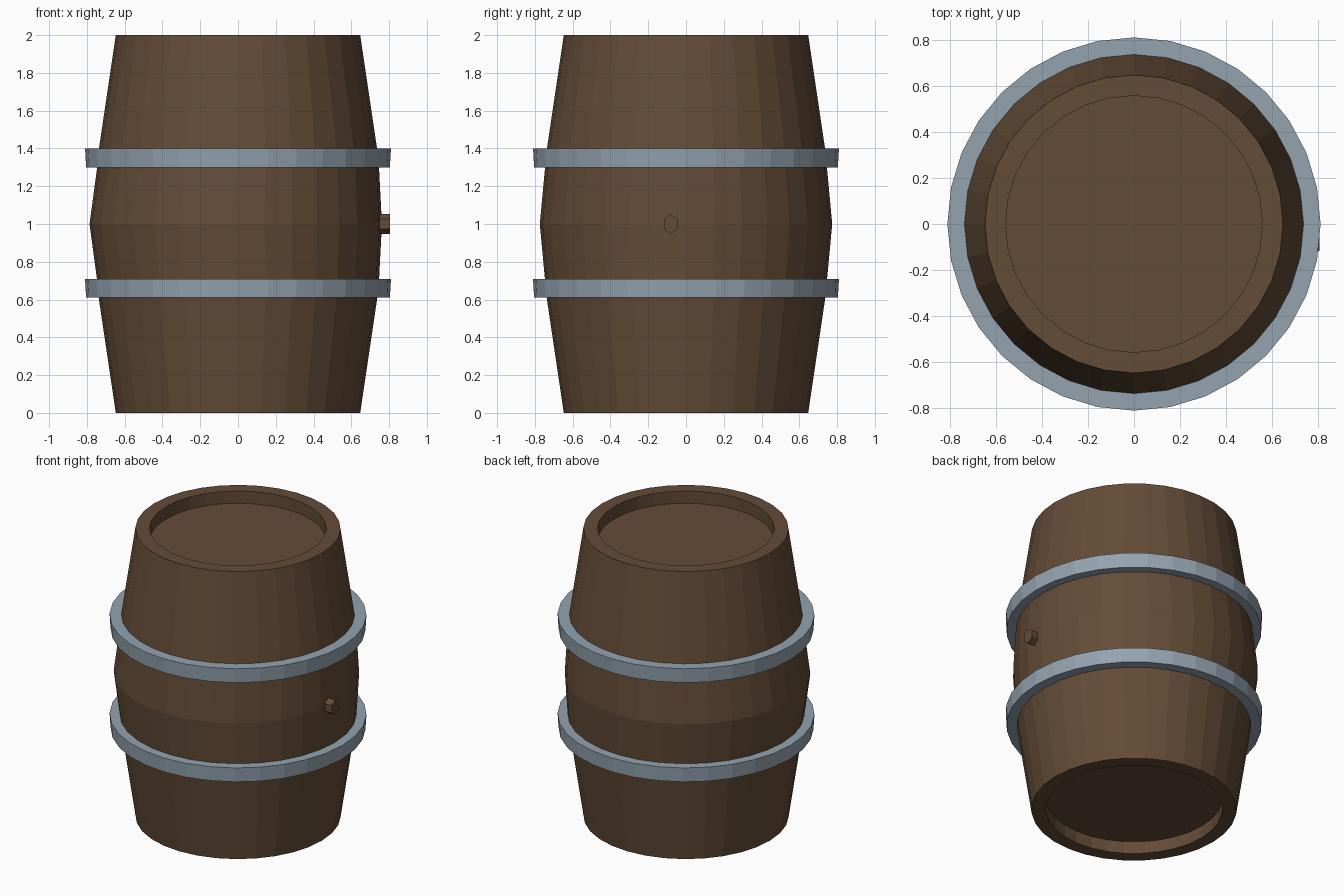
import bpy, bmesh, math

if "Cube" in bpy.data.objects:
    bpy.data.objects.remove(bpy.data.objects["Cube"])

SIDES = 32


def material(name, rgb):
    m = bpy.data.materials.new(name)
    m.diffuse_color = (*rgb, 1.0)
    m.use_nodes = True
    m.node_tree.nodes["Principled BSDF"].inputs["Base Color"].default_value = m.diffuse_color
    return m


wood = material("brown wood", (0.127, 0.072, 0.038))
iron = material("grey iron", (0.296, 0.366, 0.429))


def finish(bm, name, mat):
    bmesh.ops.recalc_face_normals(bm, faces=bm.faces)
    mesh = bpy.data.meshes.new(name)
    bm.to_mesh(mesh)
    bm.free()
    mesh.materials.append(mat)
    ob = bpy.data.objects.new(name, mesh)
    bpy.context.collection.objects.link(ob)
    return ob


def lathe(name, profile, mat, closed=False):
    """Turn a profile of (radius, z, x shift) around the z axis."""
    bm = bmesh.new()
    rings = []
    for r, z, dx in profile:
        rings.append([bm.verts.new((r * math.cos(2 * math.pi * i / SIDES) + dx,
                                    r * math.sin(2 * math.pi * i / SIDES), z))
                      for i in range(SIDES)])
    pairs = list(zip(rings, rings[1:]))
    if closed:
        pairs.append((rings[-1], rings[0]))
    for a, b in pairs:
        for i in range(SIDES):
            j = (i + 1) % SIDES
            bm.faces.new((a[i], a[j], b[j], b[i]))
    if not closed:
        bm.faces.new(rings[0])
        bm.faces.new(rings[-1])
    return finish(bm, name, mat)


# Barrel body with a recessed head at both ends
lathe("barrel_body", [
    (0.557, 0.085, 0), (0.557, 0.0, 0), (0.647, 0.0, 0),
    (0.745, 0.66, 0), (0.747, 0.71, 0), (0.774, 1.0, -0.012), (0.747, 1.29, 0),
    (0.745, 1.34, 0), (0.647, 2.0, 0), (0.557, 2.0, 0), (0.557, 1.915, 0)], wood)

# Iron hoops
for name, z in (("lower_hoop", 0.61), ("upper_hoop", 1.30)):
    lathe(name, [(0.72, z, 0), (0.804, z, 0), (0.81, z + 0.1, 0),
                 (0.72, z + 0.1, 0)], iron, closed=True)

# Bung on the right side: a narrow six-sided peg along x
bm = bmesh.new()
bmesh.ops.create_cone(bm, cap_ends=True, segments=6, radius1=1, radius2=1, depth=1)
for v in bm.verts:
    x, y, z = v.co
    v.co = (0.755 + z * 0.1, -0.08 + x * 0.043, 1.0 + y * 0.052)
finish(bm, "bung", wood)
